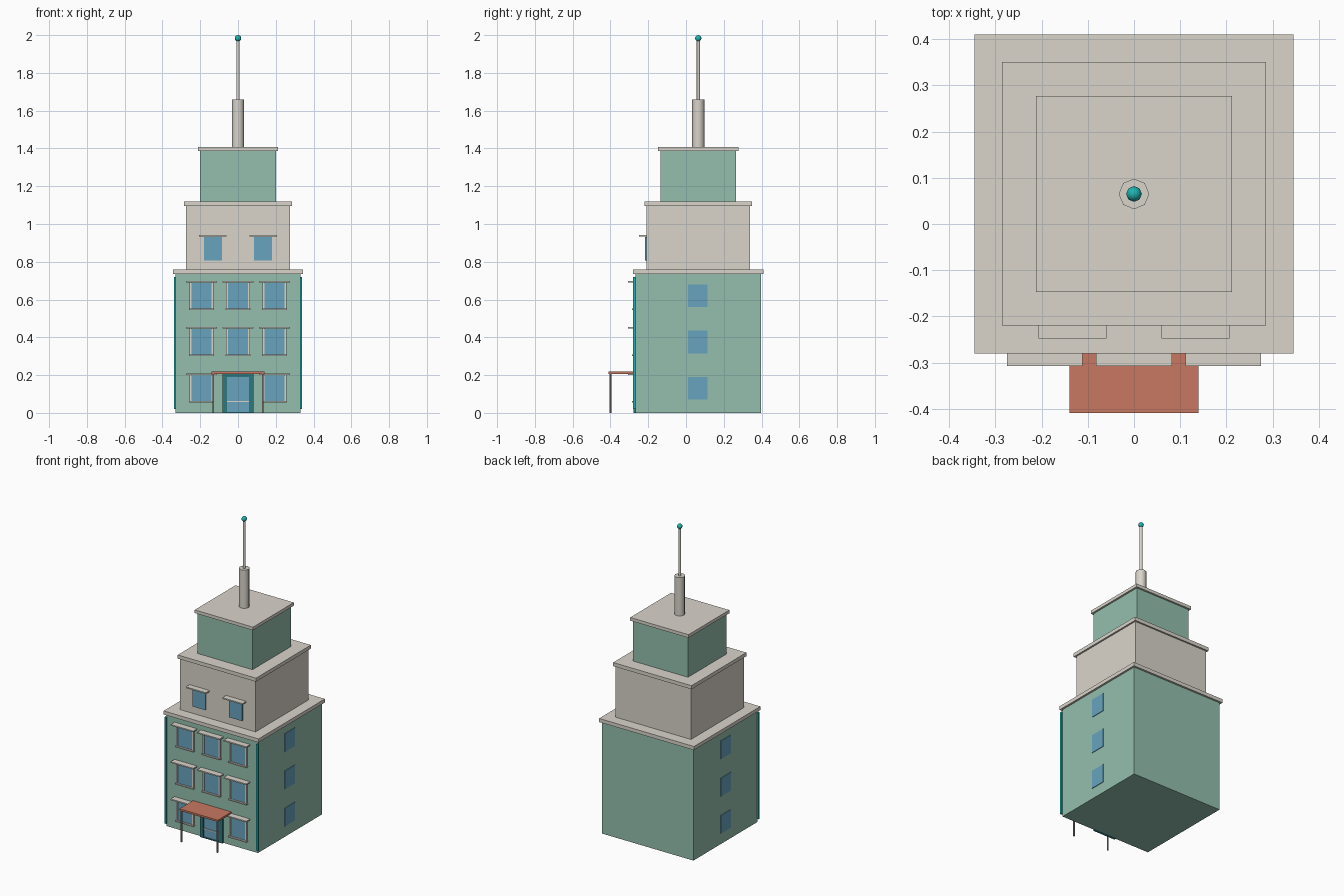
import bpy, bmesh, math

if "Cube" in bpy.data.objects:
    bpy.data.objects.remove(bpy.data.objects["Cube"])

CY = 0.065      # centre of the tower in depth
FRONT = -0.268  # front wall of the main block


def mat(name, r, g, b):
    m = bpy.data.materials.new(name)
    m.diffuse_color = (r, g, b, 1)
    m.use_nodes = True
    m.node_tree.nodes["Principled BSDF"].inputs["Base Color"].default_value = m.diffuse_color
    return m


GREEN = mat("green wall", 0.296, 0.521, 0.423)
CREAM = mat("cream stone", 0.70, 0.665, 0.60)
GLASS = mat("glass", 0.138, 0.371, 0.515)
TEAL = mat("teal trim", 0.013, 0.456, 0.428)
DARK = mat("dark teal", 0.026, 0.188, 0.205)
RED = mat("canopy red", 0.58, 0.19, 0.12)
METAL = mat("metal", 0.30, 0.27, 0.23)


def finish(bm, name, material, smooth=False):
    me = bpy.data.meshes.new(name)
    bm.to_mesh(me)
    bm.free()
    me.materials.append(material)
    ob = bpy.data.objects.new(name, me)
    bpy.context.collection.objects.link(ob)
    if smooth:
        bpy.ops.object.select_all(action='DESELECT')
        ob.select_set(True)
        bpy.context.view_layer.objects.active = ob
        bpy.ops.object.shade_smooth_by_angle(angle=math.radians(50))
    return ob


def box(name, x0, x1, y0, y1, z0, z1, material):
    bm = bmesh.new()
    bmesh.ops.create_cube(bm, size=1)
    bmesh.ops.scale(bm, vec=(x1 - x0, y1 - y0, z1 - z0), verts=bm.verts)
    bmesh.ops.translate(bm, vec=((x0 + x1) / 2, (y0 + y1) / 2, (z0 + z1) / 2), verts=bm.verts)
    return finish(bm, name, material)


def rod(name, x, y, z0, z1, r, material, sides=8):
    bm = bmesh.new()
    bmesh.ops.create_cone(bm, cap_ends=True, segments=sides, radius1=r, radius2=r, depth=z1 - z0)
    bmesh.ops.translate(bm, vec=(x, y, (z0 + z1) / 2), verts=bm.verts)
    return finish(bm, name, material, True)


# stepped tiers with overhanging cornices
for name, h, hc, z0, z1, top, m in (
        ("lower_tier", 0.332, 0.345, 0, 0.735, 0.759, GREEN),
        ("middle_tier", 0.274, 0.285, 0.759, 1.096, 1.12, CREAM),
        ("upper_tier", 0.2, 0.212, 1.12, 1.387, 1.408, GREEN)):
    box(name, -h, h, CY - h, CY + h, z0, z1, m)
    box(name + "_cornice", -hc, hc, CY - hc, CY + hc, z1, top, CREAM)

# spire
rod("spire_base", 0, CY, 1.408, 1.66, 0.033, CREAM)
rod("spire_mast", 0, CY, 1.66, 1.98, 0.009, CREAM)
bm = bmesh.new()
bmesh.ops.create_uvsphere(bm, u_segments=8, v_segments=6, radius=0.017)
bmesh.ops.translate(bm, vec=(0, CY, 1.983), verts=bm.verts)
finish(bm, "spire_ball", TEAL, True)

# front windows with jambs, lintel and sill
for floor, z in enumerate((0.07, 0.315, 0.56)):
    for x in (-0.193, 0, 0.193):
        if floor == 0 and x == 0:
            continue
        box("window_glass", x - 0.053, x + 0.053, FRONT - 0.006, FRONT + 0.005, z - 0.008, z + 0.128, GLASS)
        for s in (-1, 1):
            c = x + s * 0.058
            box("window_jamb", c - 0.006, c + 0.006, FRONT - 0.01, FRONT + 0.005, z - 0.008, z + 0.132, CREAM)
        box("window_lintel", x - 0.082, x + 0.082, -0.307, FRONT + 0.005, z + 0.131, z + 0.139, CREAM)
        box("window_sill", x - 0.066, x + 0.066, -0.286, FRONT + 0.005, z - 0.014, z - 0.007, CREAM)
    # side windows
    for s in (-1, 1):
        x0, x1 = sorted((s * 0.327, s * 0.336))
        box("side_window", x0, x1, 0.011, 0.115, z, z + 0.12, GLASS)

# middle tier windows
for x in (-0.133, 0.133):
    box("middle_window", x - 0.048, x + 0.048, -0.216, -0.2, 0.808, 0.93, GLASS)
    box("middle_lintel", x - 0.073, x + 0.073, -0.248, -0.2, 0.934, 0.942, CREAM)

# corner strips, door jambs and canopy posts, mirrored
for s in (-1, 1):
    c = s * 0.334
    box("corner_strip", c - 0.006, c + 0.006, -0.28, -0.266, 0.02, 0.72, TEAL)
    c = s * 0.07
    box("door_jamb", c - 0.012, c + 0.012, -0.279, -0.26, 0, 0.195, DARK)
    rod("canopy_post", s * 0.131, -0.4, 0, 0.21, 0.005, METAL)

# entrance
box("door_glass", -0.058, 0.058, -0.273, -0.26, 0.005, 0.19, GLASS)
box("door_header", -0.082, 0.082, -0.279, -0.26, 0.19, 0.205, DARK)
box("door_bar", -0.058, 0.058, -0.277, -0.26, 0.058, 0.064, CREAM)
box("door_step", -0.082, 0.082, -0.279, -0.26, 0, 0.006, DARK)
box("canopy", -0.14, 0.14, -0.409, -0.264, 0.207, 0.219, RED)
